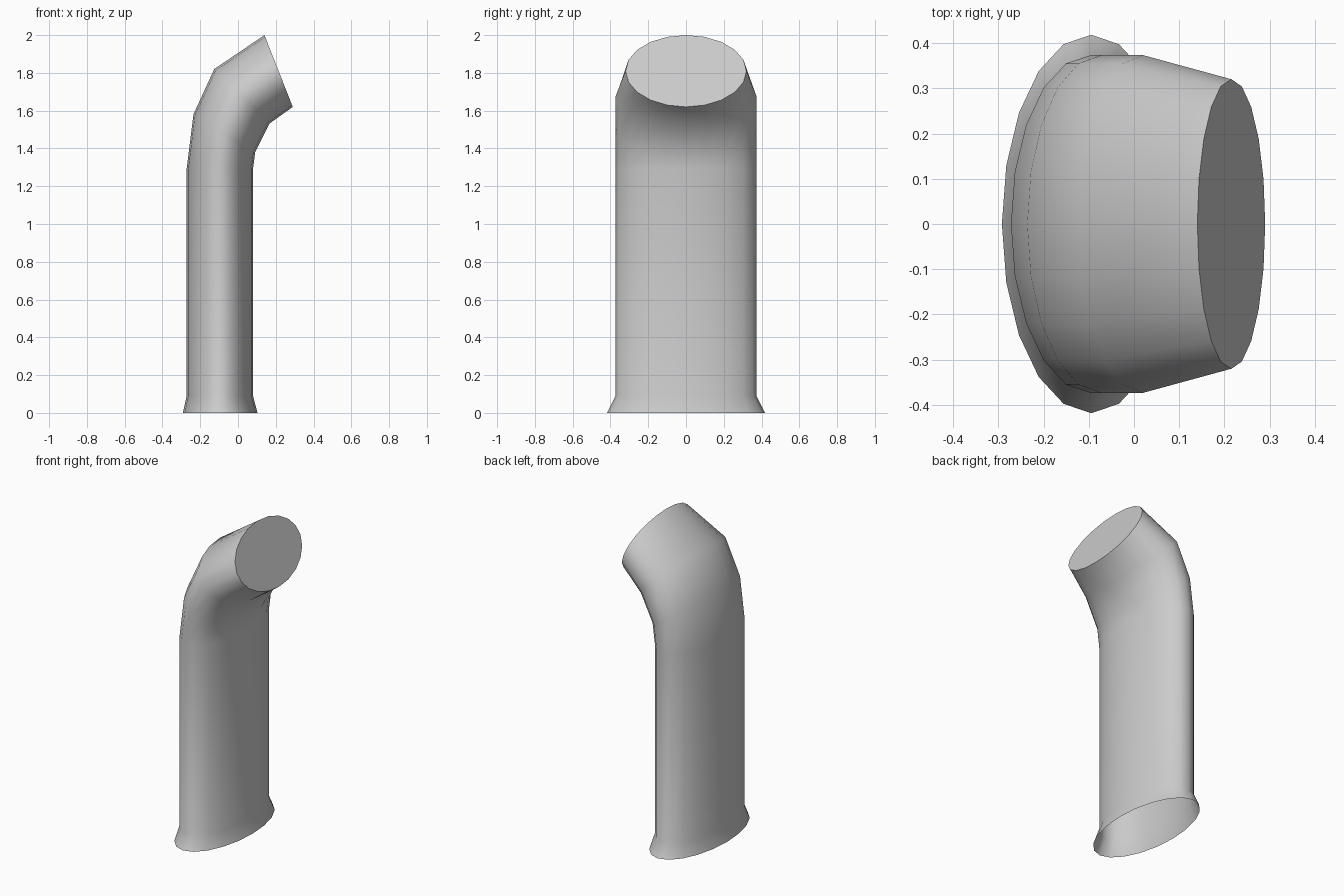
import bpy, bmesh
from math import sin, cos, pi, radians

if "Cube" in bpy.data.objects:
    bpy.data.objects.remove(bpy.data.objects["Cube"])

SIDES = 20
# Elliptical rings along the pipe: back point (x, z), front point (x, z), half width in y
RINGS = [
    ((-0.292, 0.0), (0.103, 0.0), 0.418),
    ((-0.272, 0.09), (0.08, 0.09), 0.373),
    ((-0.272, 1.29), (0.08, 1.295), 0.373),
    ((-0.236, 1.58), (0.091, 1.38), 0.373),
    ((-0.126, 1.82), (0.167, 1.532), 0.373),
    ((0.14, 2.0), (0.29, 1.62), 0.32),
]

bm = bmesh.new()
loops = []
for (bx, bz), (fx, fz), w in RINGS:
    loop = []
    for i in range(SIDES):
        a = 2 * pi * i / SIDES
        t = (1 + cos(a)) / 2
        loop.append(bm.verts.new((bx + (fx - bx) * t, w * sin(a), bz + (fz - bz) * t)))
    loops.append(loop)

# Pipe wall
for lo, hi in zip(loops, loops[1:]):
    for i in range(SIDES):
        j = (i + 1) % SIDES
        bm.faces.new((lo[i], lo[j], hi[j], hi[i]))
# Flat cap on the outlet; the flared foot stays open
bm.faces.new(loops[-1])

mesh = bpy.data.meshes.new("bent_vent_pipe")
bm.to_mesh(mesh)
bm.free()
pipe = bpy.data.objects.new("bent_vent_pipe", mesh)
bpy.context.collection.objects.link(pipe)

# Smooth wall, sharp outlet rim
bpy.context.view_layer.objects.active = pipe
pipe.select_set(True)
bpy.ops.object.shade_smooth_by_angle(angle=radians(50))
